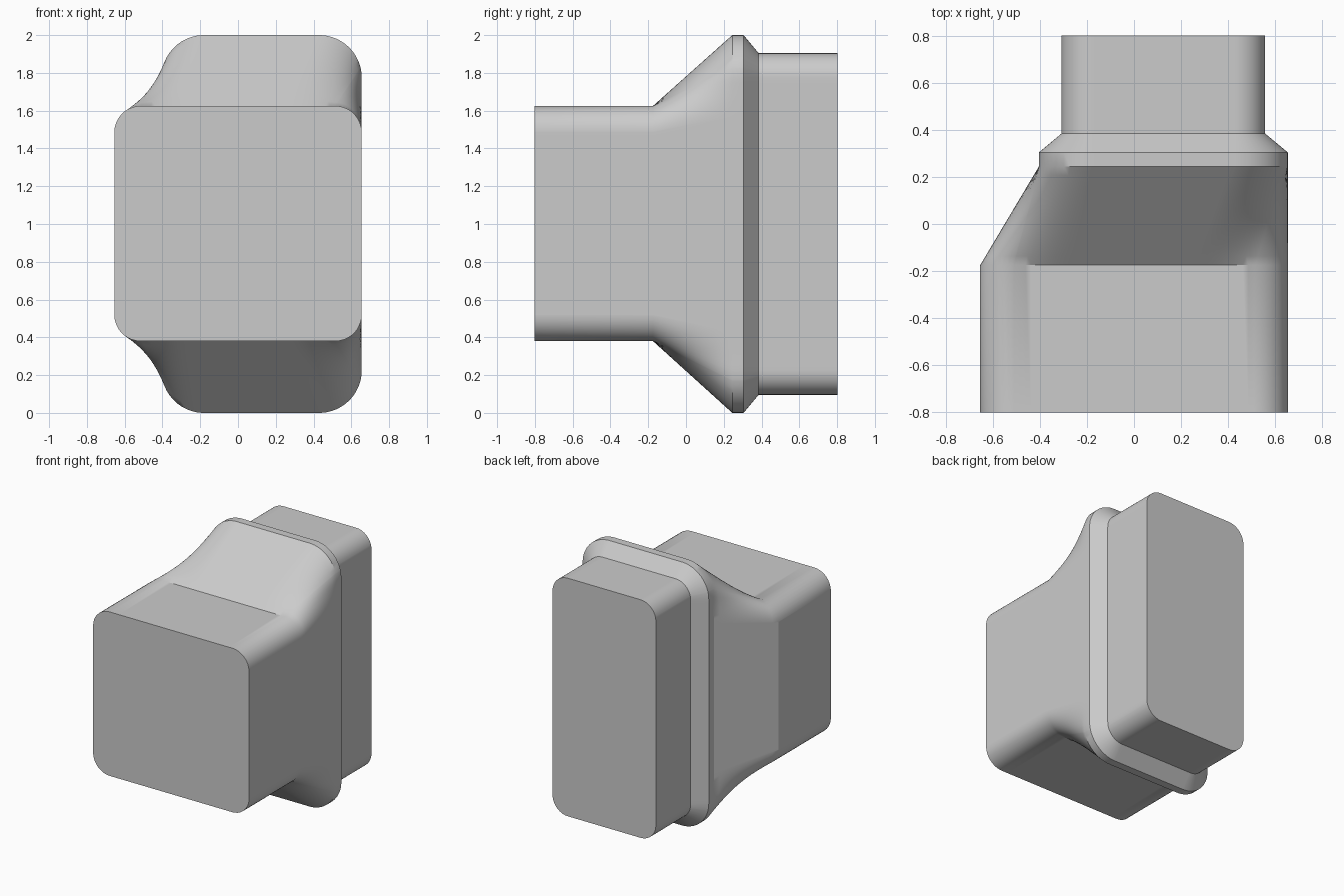
import bpy, bmesh
from math import pi, cos, sin

cube = bpy.data.objects.get("Cube")
if cube:
    bpy.data.objects.remove(cube, do_unlink=True)


class RoundedRect:
    """Rounded rectangle in x and z, read by the fraction of its length from the middle of +x."""

    def __init__(self, x0, x1, z0, z1, r):
        cx, cz = (x0 + x1) / 2, (z0 + z1) / 2
        w, h = (x1 - x0) / 2 - r, (z1 - z0) / 2 - r
        self.r, arc = r, r * pi / 2
        corners = [(cx + w, cz + h), (cx - w, cz + h), (cx - w, cz - h), (cx + w, cz - h)]
        starts, s = [], h
        for flat in (2 * w, 2 * h, 2 * w, 2 * h):
            starts.append(s)
            s += arc + flat
        self.length = s - h
        self.arc = arc
        self.corners, self.starts = corners, starts

    def breaks(self):
        return [s / self.length for a in self.starts for s in (a, a + self.arc)]

    def at(self, fraction):
        """Point and outward normal at a fraction of the outline."""
        s = fraction * self.length
        if s < self.starts[0]:
            s += self.length
        i = max(k for k in range(4) if self.starts[k] <= s + 1e-9)
        d = s - self.starts[i]
        a = i * pi / 2 + min(d / self.arc, 1) * pi / 2
        n = (cos(a), sin(a))
        run = max(d - self.arc, 0)
        cx, cz = self.corners[i]
        return (cx + self.r * n[0] - run * n[1], cz + self.r * n[1] + run * n[0]), n


inlet = RoundedRect(-0.655, 0.655, 0.38, 1.625, 0.14)
collar = RoundedRect(-0.405, 0.655, 0, 2, 0.225)

# Shared outline fractions, keeping the ends of every corner arc
fractions = sorted({round(f, 3) for f in inlet.breaks() + collar.breaks()}
                   | {i / 200 for i in range(200)})

# Inlet, transition, collar, chamfer, outlet: section, inward offset, depth
stations = [(inlet, 0, -0.803), (inlet, 0, -0.175),
            (collar, 0, 0.245), (collar, 0, 0.305),
            (collar, 0.096, 0.385), (collar, 0.096, 0.803)]

bm = bmesh.new()
rings = []
for section, inset, y in stations:
    ring = []
    for f in fractions:
        (x, z), (nx, nz) = section.at(f)
        ring.append(bm.verts.new((x - nx * inset, y, z - nz * inset)))
    rings.append(ring)
count = len(fractions)
for a, b in zip(rings, rings[1:]):
    for i in range(count):
        j = (i + 1) % count
        bm.faces.new((a[i], a[j], b[j], b[i]))
bm.faces.new(rings[0])
bm.faces.new(rings[-1])

# Extra rows keep the twisted transition smooth
long_edges = [e for e in bm.edges if {round(v.co.y, 3) for v in e.verts} == {-0.175, 0.245}]
bmesh.ops.subdivide_edges(bm, edges=long_edges, cuts=10, use_grid_fill=True)
bmesh.ops.recalc_face_normals(bm, faces=bm.faces)

mesh = bpy.data.meshes.new("duct_adapter")
bm.to_mesh(mesh)
bm.free()
duct = bpy.data.objects.new("duct_adapter", mesh)
bpy.context.collection.objects.link(duct)

# Plain grey
grey = bpy.data.materials.new("light_grey")
grey.use_nodes = True
colour = (0.6, 0.6, 0.6, 1)
grey.diffuse_color = colour
grey.node_tree.nodes["Principled BSDF"].inputs["Base Color"].default_value = colour
mesh.materials.append(grey)

bpy.ops.object.select_all(action="DESELECT")
duct.select_set(True)
bpy.context.view_layer.objects.active = duct
bpy.ops.object.shade_smooth_by_angle(angle=pi / 6)
